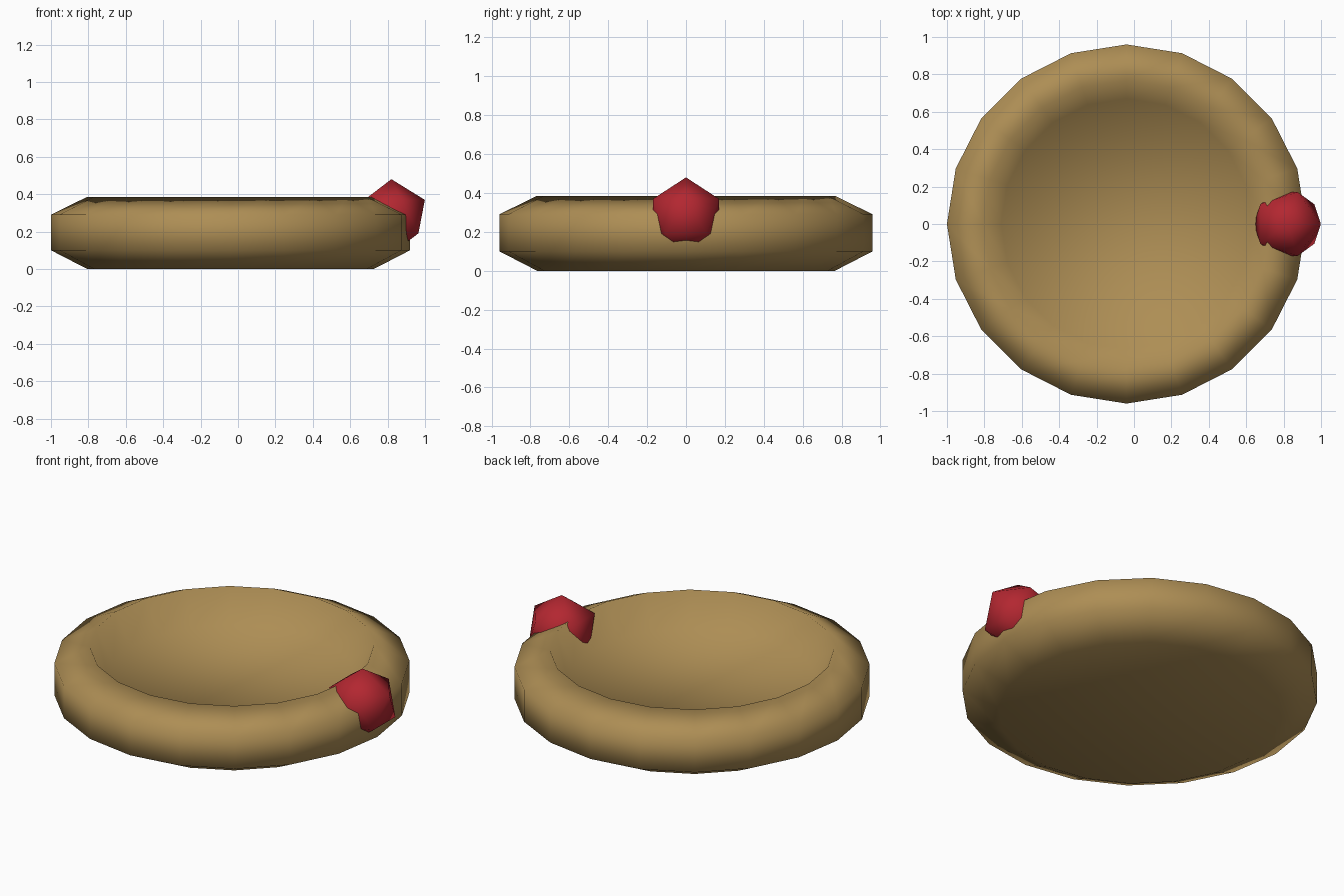
import bpy, bmesh, math

if "Cube" in bpy.data.objects:
    bpy.data.objects.remove(bpy.data.objects["Cube"])

def material(name, color):
    m = bpy.data.materials.new(name)
    m.diffuse_color = color
    m.use_nodes = True
    m.node_tree.nodes["Principled BSDF"].inputs["Base Color"].default_value = m.diffuse_color
    return m

def finish(name, bm, mat, location):
    bmesh.ops.recalc_face_normals(bm, faces=bm.faces[:])
    for f in bm.faces:
        f.smooth = True
    me = bpy.data.meshes.new(name)
    bm.to_mesh(me)
    bm.free()
    me.materials.append(mat)
    ob = bpy.data.objects.new(name, me)
    ob.location = location
    bpy.context.collection.objects.link(ob)
    return ob

# Dish: 20-sided profile from the base, round the rim and into the bowl
SIDES = 20
profile = [(0.766, 0.0), (0.96, 0.10), (0.96, 0.29), (0.768, 0.385), (0.67, 0.20)]
bm = bmesh.new()
rings = []
for r, z in profile:
    rings.append([bm.verts.new((r * math.cos(2 * math.pi * i / SIDES),
                                r * math.sin(2 * math.pi * i / SIDES), z))
                  for i in range(SIDES)])
for a, b in zip(rings, rings[1:]):
    for i in range(SIDES):
        j = (i + 1) % SIDES
        bm.faces.new((a[i], a[j], b[j], b[i]))
bm.faces.new(rings[0][::-1])
bm.faces.new(rings[-1])
finish("dish", bm, material("dish_brown", (0.42, 0.27, 0.09, 1)), (-0.04, 0, 0))

# Red knob: icosahedron set into the rim
bm = bmesh.new()
bmesh.ops.create_icosphere(bm, subdivisions=1, radius=0.2)
finish("rim_knob", bm, material("knob_red", (0.45, 0.02, 0.03, 1)), (0.82, 0, 0.28))
